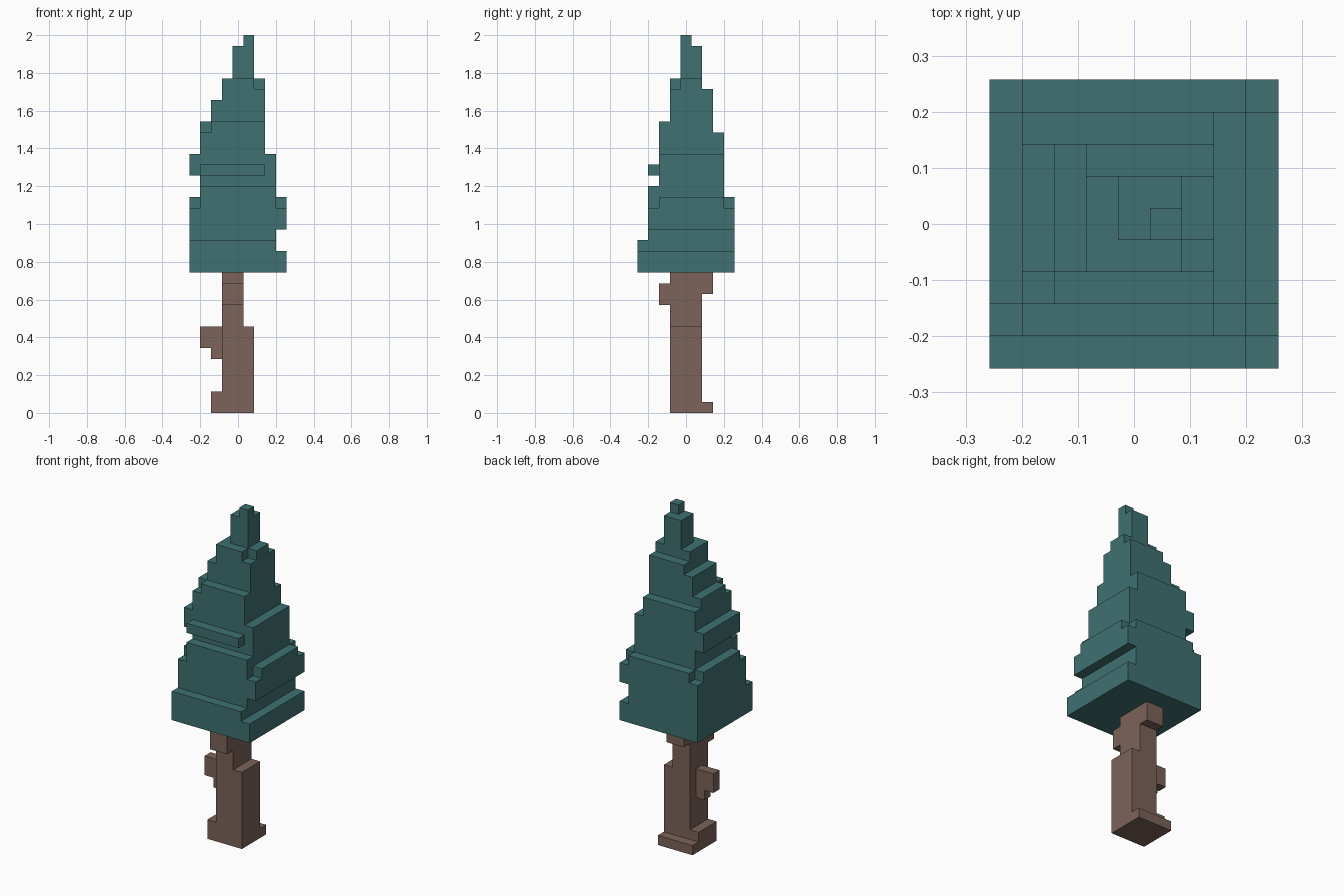
import bpy, bmesh
from mathutils import Vector

if "Cube" in bpy.data.objects:
    bpy.data.objects.remove(bpy.data.objects["Cube"])

V = 2 / 35  # voxel size; the tree fits a 9 x 9 x 35 grid


def voxel_part(name, boxes, color):
    """Merge voxel boxes (x0, x1, y0, y1, z0, z1) into one outer skin."""
    cells = {(x, y, z) for x0, x1, y0, y1, z0, z1 in boxes
             for x in range(x0, x1) for y in range(y0, y1) for z in range(z0, z1)}
    bm = bmesh.new()
    verts = {}

    def vert(p):
        if p not in verts:
            verts[p] = bm.verts.new(((p[0] - 4.5) * V, (p[1] - 4.5) * V, p[2] * V))
        return verts[p]

    for c in sorted(cells):
        for axis in range(3):
            for side in (0, 1):
                n = list(c)
                n[axis] += 2 * side - 1
                if tuple(n) in cells:
                    continue
                a, b = (axis + 1) % 3, (axis + 2) % 3
                quad = []
                for da, db in ((0, 0), (1, 0), (1, 1), (0, 1)):
                    p = list(c)
                    p[axis] += side
                    p[a] += da
                    p[b] += db
                    quad.append(vert(tuple(p)))
                bm.faces.new(quad if side else quad[::-1])
    bmesh.ops.dissolve_limit(bm, angle_limit=0.01, verts=bm.verts[:], edges=bm.edges[:])
    mesh = bpy.data.meshes.new(name)
    bm.to_mesh(mesh)
    bm.free()
    obj = bpy.data.objects.new(name, mesh)
    bpy.context.collection.objects.link(obj)
    mat = bpy.data.materials.new(name + "_color")
    mat.diffuse_color = color
    mat.use_nodes = True
    mat.node_tree.nodes["Principled BSDF"].inputs["Base Color"].default_value = mat.diffuse_color
    mesh.materials.append(mat)


# Trunk: stem, root flare, knots under the crown, side branch
voxel_part("trunk", [
    (3, 6, 3, 6, 0, 8),
    (3, 5, 3, 6, 8, 13),
    (2, 6, 3, 7, 0, 1),
    (2, 3, 3, 6, 1, 2),
    (3, 5, 2, 3, 10, 12),
    (3, 5, 6, 7, 11, 13),
    (1, 3, 4, 5, 6, 8),
    (2, 3, 4, 5, 5, 6),
], (0.20, 0.125, 0.10, 1))

# Foliage: stepped tiers from the bottom up
voxel_part("foliage", [
    (0, 9, 0, 9, 13, 15),
    (0, 8, 0, 9, 15, 16),
    (0, 8, 1, 9, 16, 17),
    (0, 9, 1, 9, 17, 19),
    (1, 8, 1, 9, 19, 20),
    (0, 9, 2, 8, 19, 20),
    (1, 8, 1, 8, 20, 21),
    (1, 8, 2, 8, 21, 22),
    (0, 8, 2, 8, 22, 24),
    (1, 7, 1, 2, 22, 23),
    (1, 7, 2, 8, 24, 26),
    (2, 7, 2, 7, 26, 27),
    (1, 2, 3, 7, 26, 27),
    (2, 7, 3, 7, 27, 29),
    (3, 7, 3, 7, 29, 30),
    (3, 6, 3, 6, 30, 31),
    (6, 7, 4, 6, 30, 31),
    (4, 6, 4, 6, 31, 34),
    (5, 6, 4, 5, 34, 35),
], (0.05, 0.165, 0.165, 1))
